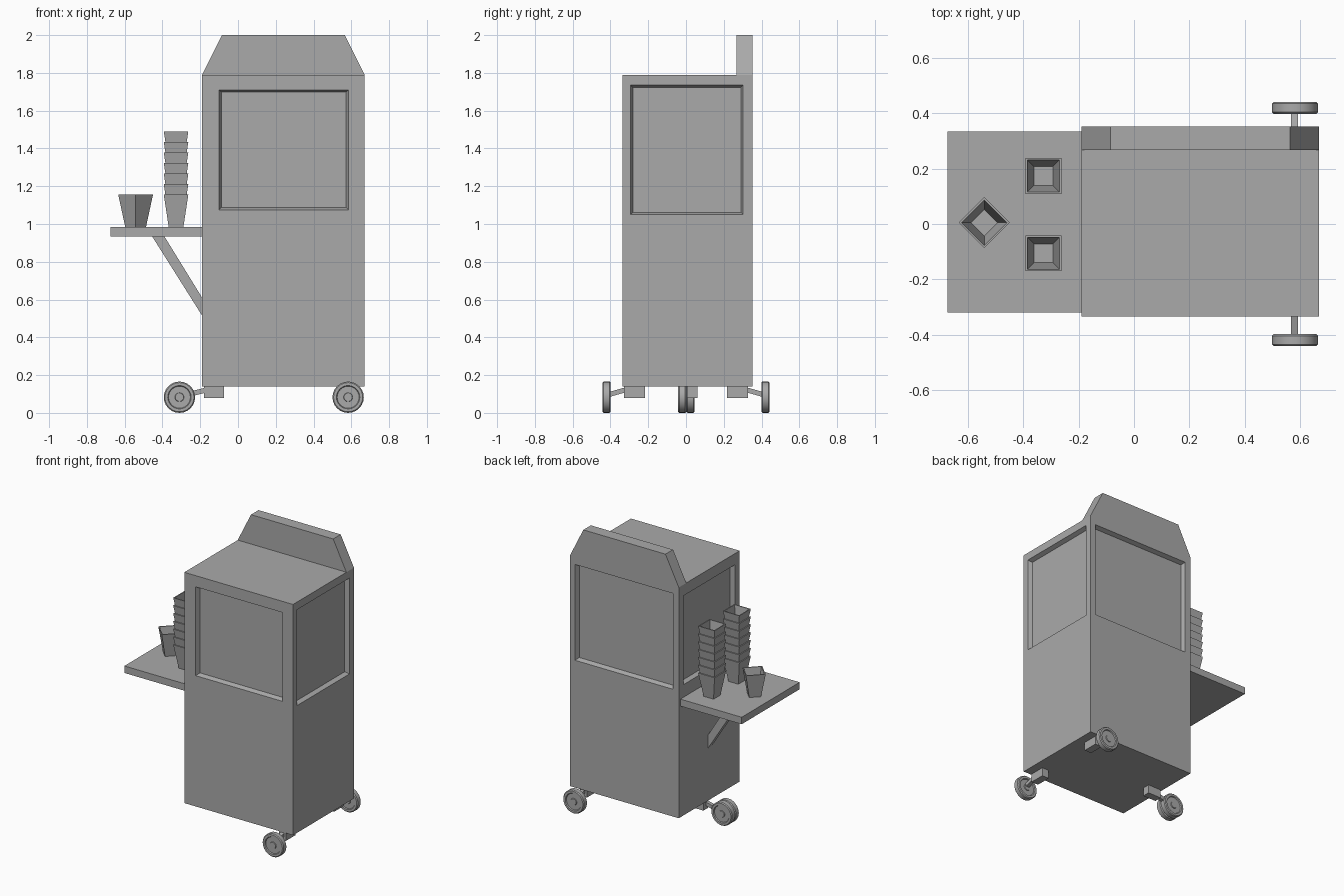
import bpy, bmesh, math
from mathutils import Vector, Matrix

cube = bpy.data.objects.get("Cube")
if cube:
    bpy.data.objects.remove(cube, do_unlink=True)

grey = bpy.data.materials.new("plain grey")
grey.use_nodes = True
grey.diffuse_color = (0.4, 0.4, 0.4, 1)
grey.node_tree.nodes["Principled BSDF"].inputs["Base Color"].default_value = (0.4, 0.4, 0.4, 1)


def finish(bm, name, smooth=False):
    bmesh.ops.remove_doubles(bm, verts=bm.verts[:], dist=0.0001)
    bmesh.ops.recalc_face_normals(bm, faces=bm.faces[:])
    mesh = bpy.data.meshes.new(name)
    bm.to_mesh(mesh)
    bm.free()
    mesh.materials.append(grey)
    obj = bpy.data.objects.new(name, mesh)
    bpy.context.collection.objects.link(obj)
    if smooth:
        bpy.ops.object.select_all(action='DESELECT')
        obj.select_set(True)
        bpy.context.view_layer.objects.active = obj
        bpy.ops.object.shade_smooth_by_angle(angle=math.radians(35))
    return obj


def loft(bm, rings, cap_start=False, cap_end=True):
    """Join successive closed rings of points with quads."""
    loops = [[bm.verts.new(p) for p in ring] for ring in rings]
    for a, b in zip(loops, loops[1:]):
        for i in range(len(a)):
            j = (i + 1) % len(a)
            bm.faces.new((a[i], a[j], b[j], b[i]))
    if cap_start:
        bm.faces.new(loops[0])
    if cap_end:
        bm.faces.new(loops[-1])


def box(name, x0, x1, y0, y1, z0, z1):
    bm = bmesh.new()
    loft(bm, [[(x0, y0, z), (x1, y0, z), (x1, y1, z), (x0, y1, z)] for z in (z0, z1)], True)
    return finish(bm, name)


def slab(name, outline, y0, y1):
    """Extrude an x-z outline along y."""
    bm = bmesh.new()
    loft(bm, [[(x, y, z) for x, z in outline] for y in (y0, y1)], True)
    return finish(bm, name)


def beam(name, start, end, size):
    """Square bar between two points."""
    start, end = Vector(start), Vector(end)
    along = (end - start).normalized()
    side = along.cross(Vector((0, 0, 1))).normalized() * size / 2
    up = side.cross(along).normalized() * size / 2
    bm = bmesh.new()
    loft(bm, [[p + side + up, p - side + up, p - side - up, p + side - up]
              for p in (start, end)], True)
    return finish(bm, name)


# Cabinet: four walls, each with a sunken panel with sloping edges
X0, X1, Y0, Y1, Z0, Z1 = -0.19, 0.67, -0.335, 0.353, 0.14, 1.79
DEPTH, SLOPE = 0.03, 0.012


def rect(u0, u1, z0, z1):
    return [(u0, z0), (u1, z0), (u1, z1), (u0, z1)]


def wall(bm, place, u0, u1, panel):
    a, b, c, d = panel
    rings = [(rect(u0, u1, Z0, Z1), 0), (rect(a, b, c, d), 0),
             (rect(a + SLOPE, b - SLOPE, c + SLOPE, d - SLOPE), DEPTH)]
    loft(bm, [[place(u, z, depth) for u, z in ring] for ring, depth in rings])


bm = bmesh.new()
wall(bm, lambda u, z, d: (u, Y0 + d, z), X0, X1, (-0.10, 0.585, 1.075, 1.71))
wall(bm, lambda u, z, d: (u, Y1 - d, z), X0, X1, (-0.145, 0.63, 1.05, 1.735))
wall(bm, lambda u, z, d: (X1 - d, u, z), Y0, Y1, (-0.293, 0.303, 1.05, 1.735))
wall(bm, lambda u, z, d: (X0 + d, u, z), Y0, Y1, (-0.28, 0.297, 1.075, 1.71))
for z in (Z0, Z1):
    bm.faces.new([bm.verts.new((x, y, z)) for x, y in ((X0, Y0), (X1, Y0), (X1, Y1), (X0, Y1))])
finish(bm, "cabinet")

# Header board along the back of the top
slab("header_board", [(X0, Z1), (X1, Z1), (0.565, 2.0), (-0.085, 2.0)], 0.268, Y1)

# Side shelf and its diagonal brace
box("side_shelf", -0.675, X0, -0.32, 0.335, 0.935, 0.985)
slab("shelf_brace", [(-0.455, 0.935), (-0.39, 0.935), (X0, 0.61), (X0, 0.515)], -0.02, 0.022)


# Square tapered cups
def square(half, z):
    return [(-half, -half, z), (half, -half, z), (half, half, z), (-half, half, z)]


def cup(name, x, y, z, turn=0):
    bm = bmesh.new()
    loft(bm, [square(0.039, 0), square(0.065, 0.17), square(0.058, 0.17),
              square(0.034, 0.012)], True)
    bm.transform(Matrix.Translation((x, y, z)) @ Matrix.Rotation(turn, 4, 'Z'))
    finish(bm, name)


cup("single_cup", -0.542, 0.005, 0.985, math.radians(45))
for side, y in (("back", 0.174), ("front", -0.106)):
    for i in range(7):
        cup(f"{side}_stack_cup_{i + 1}", -0.328, y, 0.985 + i * 0.056)


# Wheels: turned around an axle parallel to y, recessed face with a hub
R = 0.083


def wheel(name, x, y, width):
    h = width / 2
    half = [(0.022, h - 0.002), (0.024, h - 0.007), (0.058, h - 0.007), (0.062, h),
            (R - 0.006, h), (R, h - 0.006)]
    profile = [(r, -w) for r, w in half] + [(r, w) for r, w in reversed(half)]
    bm = bmesh.new()
    angles = [math.tau * i / 24 for i in range(24)]
    loft(bm, [[(x + r * math.cos(t), y + w, R + r * math.sin(t)) for t in angles]
              for r, w in profile], True)
    finish(bm, name, True)


# Two side casters near the left end
for side, s in (("front", -1), ("back", 1)):
    wheel(f"{side}_wheel", 0.583, s * 0.42, 0.043)
    y0, y1 = sorted((s * 0.218, s * 0.328))
    box(f"{side}_wheel_mount", 0.553, 0.608, y0, y1, 0.08, Z0)
    beam(f"{side}_wheel_arm", (0.581, s * 0.31, 0.125), (0.581, s * 0.415, 0.095), 0.026)

# Twin caster under the shelf end
for side, y in (("front", -0.02), ("back", 0.023)):
    wheel(f"twin_{side}_wheel", -0.31, y, 0.043)
box("twin_wheel_mount", -0.18, -0.075, 0.006, 0.06, 0.08, Z0)
beam("twin_wheel_arm", (-0.165, 0.02, 0.122), (-0.3, 0.02, 0.088), 0.026)
